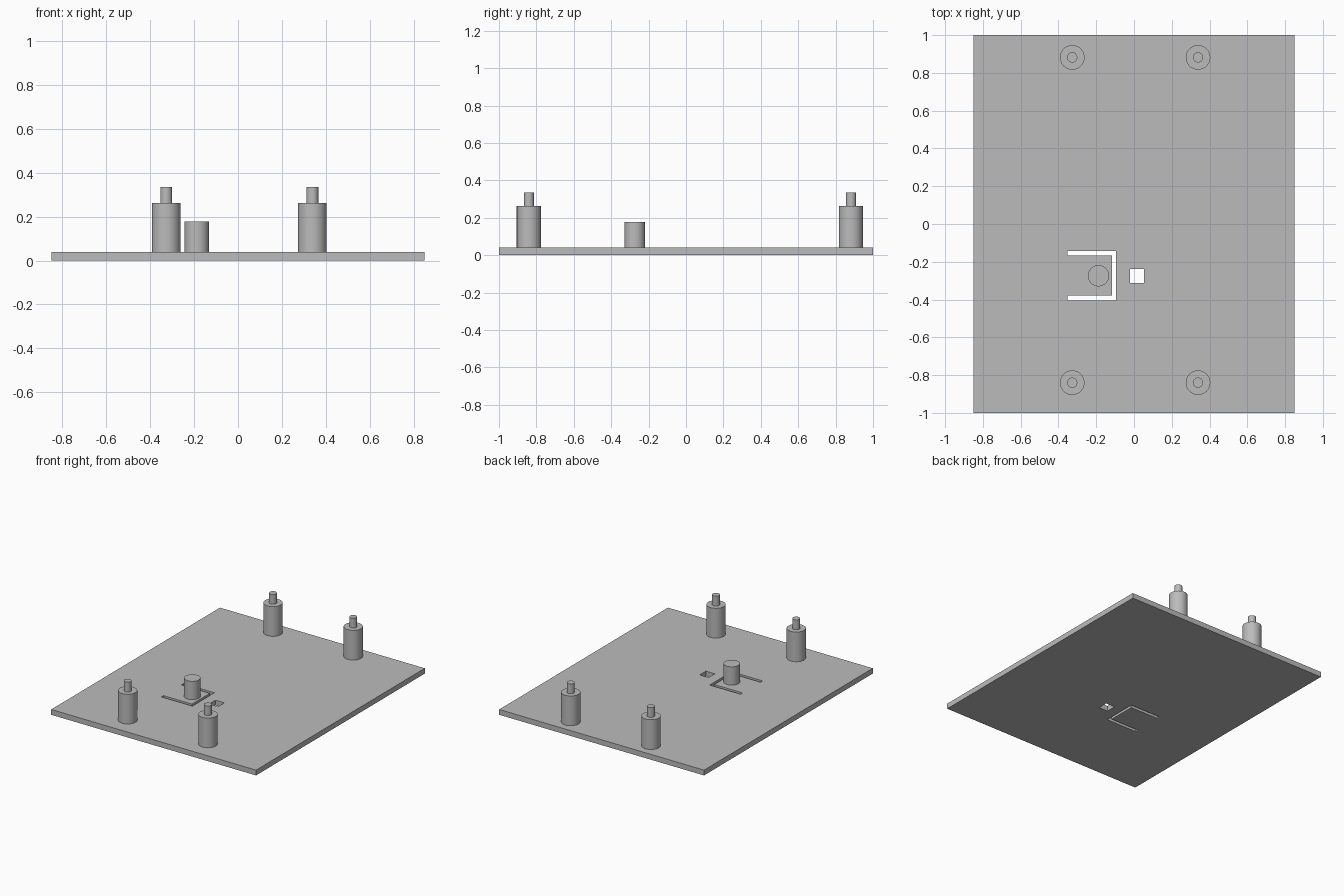
import bpy
import bmesh

if "Cube" in bpy.data.objects:
    bpy.data.objects.remove(bpy.data.objects["Cube"])

PLATE = 0.04

grey = bpy.data.materials.new("plain grey")
grey.use_nodes = True
colour = (0.5, 0.5, 0.5, 1)
grey.diffuse_color = colour
grey.node_tree.nodes["Principled BSDF"].inputs["Base Color"].default_value = colour


def rectangle(x0, x1, y0, y1):
    return [(x0, y0), (x1, y0), (x1, y1), (x0, y1)]


def cut_plate(name, outlines, thickness):
    """Extrude a flat outline; the inner outlines become through holes."""
    curve = bpy.data.curves.new(name, "CURVE")
    curve.dimensions = "2D"
    curve.fill_mode = "BOTH"
    curve.extrude = thickness / 2
    for outline in outlines:
        spline = curve.splines.new("POLY")
        spline.points.add(len(outline) - 1)
        for point, (x, y) in zip(spline.points, outline):
            point.co = (x, y, thickness / 2, 1)
        spline.use_cyclic_u = True
    source = bpy.data.objects.new(name + "_outline", curve)
    bpy.context.collection.objects.link(source)
    mesh = bpy.data.meshes.new_from_object(source)
    bpy.data.objects.remove(source)

    # Weld the caps to the walls and set the height exactly on the floor
    bm = bmesh.new()
    bm.from_mesh(mesh)
    bmesh.ops.remove_doubles(bm, verts=bm.verts, dist=0.0001)
    bmesh.ops.recalc_face_normals(bm, faces=bm.faces)
    low = min(v.co.z for v in bm.verts)
    for v in bm.verts:
        v.co.z -= low
    for f in bm.faces:
        f.smooth = False
    bm.to_mesh(mesh)
    bm.free()
    mesh.materials.clear()
    mesh.materials.append(grey)
    plate = bpy.data.objects.new(name, mesh)
    bpy.context.collection.objects.link(plate)


def cylinder(name, x, y, radius, bottom, top):
    bpy.ops.mesh.primitive_cylinder_add(
        vertices=48, radius=radius, depth=top - bottom,
        location=(x, y, (top + bottom) / 2))
    obj = bpy.context.object
    obj.name = name
    obj.data.materials.append(grey)
    bpy.ops.object.shade_smooth_by_angle()


# Base plate with a U-shaped slot around the button tongue and a square hole
left, right, front, back = -0.353, -0.096, -0.404, -0.143
arm, bridge = 0.025, 0.02
slot = [(left, front), (right, front), (right, back), (left, back),
        (left, back - arm), (right - bridge, back - arm),
        (right - bridge, front + arm), (left, front + arm)]
cut_plate("base_plate", [rectangle(-0.85, 0.85, -1, 1), slot,
                         rectangle(-0.021, 0.053, -0.312, -0.237)], PLATE)

# Four stepped posts: a thick standoff with a thin locating pin
for side, x in (("right", -0.327), ("left", 0.339)):
    for end, y in (("front", -0.84), ("back", 0.882)):
        cylinder(f"{end}_{side}_post", x, y, 0.065, PLATE, 0.263)
        cylinder(f"{end}_{side}_pin", x, y, 0.027, 0.263, 0.336)

# Button stud on the flexible tongue
cylinder("button_stud", -0.188, -0.274, 0.056, PLATE, 0.177)
